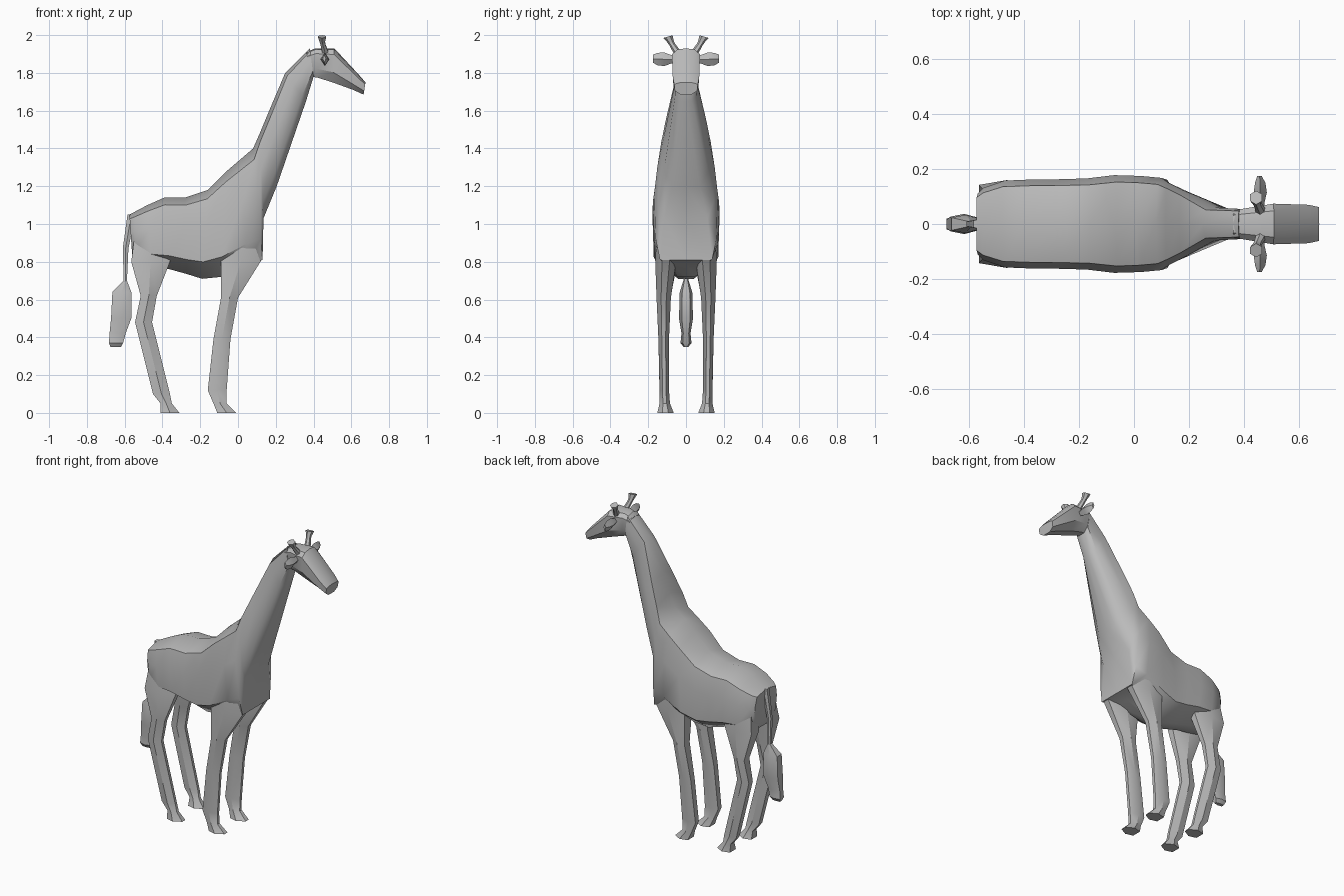
import bpy
import bmesh
import math
from mathutils import Vector

cube = bpy.data.objects.get("Cube")
if cube:
    bpy.data.objects.remove(cube, do_unlink=True)

# One plain grey for the whole animal
grey = bpy.data.materials.new("plain_grey")
grey.use_nodes = True
colour = (0.5, 0.5, 0.5, 1)
grey.diffuse_color = colour
grey.node_tree.nodes["Principled BSDF"].inputs["Base Color"].default_value = colour


def loft(name, rings, mirrored=False, angle=30):
    """Skin a list of equal closed rings and cap both ends."""
    bm = bmesh.new()
    loops = [[bm.verts.new(p) for p in ring] for ring in rings]
    count = len(rings[0])
    for a, b in zip(loops, loops[1:]):
        for i in range(count):
            j = (i + 1) % count
            bm.faces.new((a[i], a[j], b[j], b[i]))
    bm.faces.new(loops[0])
    bm.faces.new(loops[-1])
    bmesh.ops.recalc_face_normals(bm, faces=bm.faces)
    mesh = bpy.data.meshes.new(name)
    bm.to_mesh(mesh)
    bm.free()
    mesh.materials.append(grey)
    obj = bpy.data.objects.new(name, mesh)
    bpy.context.collection.objects.link(obj)
    if mirrored:
        mod = obj.modifiers.new("other_side", "MIRROR")
        mod.use_axis = (False, True, False)
    bpy.ops.object.select_all(action="DESELECT")
    obj.select_set(True)
    bpy.context.view_layer.objects.active = obj
    bpy.ops.object.shade_smooth_by_angle(angle=math.radians(angle))


def slice_ring(top, bottom, half_width, profile):
    """Symmetric ring between a top and a bottom point; profile is (drop, width)."""
    half = []
    for drop, width in profile:
        x = top[0] + (bottom[0] - top[0]) * drop
        z = top[1] + (bottom[1] - top[1]) * drop
        half.append(Vector((x, half_width * width, z)))
    other = [Vector((p.x, -p.y, p.z)) for p in reversed(half) if p.y > 0]
    return half + other


# Body and neck: top (x, z), bottom (x, z), half width, underside flatness
body_slices = [
    ((-.575, 1.05), (-.56, .83), .112, .5),
    ((-.55, 1.063), (-.545, .80), .132, .4),
    ((-.48, 1.10), (-.46, .78), .158, .3),
    ((-.39, 1.14), (-.36, .76), .162, .25),
    ((-.28, 1.14), (-.27, .735), .163, .25),
    ((-.16, 1.18), (-.19, .71), .166, .25),
    ((-.06, 1.28), (-.09, .72), .178, .25),
    ((.01, 1.34), (.05, .79), .175, .5),
    ((.08, 1.40), (.13, .81), .168, .82),
    ((.115, 1.48), (.135, 1.03), .152, .75),
    ((.165, 1.60), (.205, 1.20), .122, .6),
    ((.25, 1.80), (.36, 1.65), .06, .5),
    ((.38, 1.93), (.40, 1.78), .055, .5),
]
loft("body_and_neck", [
    slice_ring(top, low, w, [(0, 0), (.1, .86), (.4, 1), (.81, .96), (1, flat), (1, 0)])
    for top, low, w, flat in body_slices], angle=40)

# Head tapering to the muzzle
head_slices = [
    ((.36, 1.91), (.39, 1.78), .05),
    ((.41, 1.93), (.42, 1.775), .058),
    ((.51, 1.93), (.50, 1.75), .074),
    ((.64, 1.79), (.61, 1.71), .07),
    ((.675, 1.75), (.665, 1.685), .062),
]
loft("head", [
    slice_ring(top, low, w, [(0, 0), (.04, .65), (.18, 1), (.7, .95), (1, .45)])
    for top, low, w in head_slices])

# Legs: height, back x, front x, inner y, outer y
LEG_SHAPE = [(0, .15), (0, .85), (.5, 1), (1, .68), (1, .32), (.5, 0)]


def leg(name, levels):
    loft(name, [[(back + (front - back) * u, inner + (outer - inner) * v, z)
                 for u, v in LEG_SHAPE]
                for z, back, front, inner, outer in levels], mirrored=True)


leg("front_legs", [
    (1, -.07, .09, .06, .15),
    (.81, -.09, .125, .05, .163),
    (.61, -.09, 0, .08, .156),
    (.39, -.13, -.04, .09, .146),
    (.12, -.16, -.06, .09, .14),
    (.05, -.13, -.06, .085, .14),
    (0, -.11, -.01, .065, .152),
])
leg("hind_legs", [
    (1, -.54, -.38, .05, .125),
    (.80, -.565, -.36, .045, .16),
    (.62, -.515, -.43, .08, .156),
    (.48, -.545, -.455, .09, .148),
    (.10, -.45, -.36, .09, .14),
    (.05, -.41, -.35, .085, .14),
    (0, -.41, -.31, .065, .152),
])


# Tail with its tuft: height, back x, front x, half thickness
tail_levels = [
    (1.05, -.585, -.545, .018), (.87, -.61, -.58, .012), (.70, -.605, -.588, .014),
    (.64, -.665, -.565, .033), (.5, -.672, -.565, .037), (.42, -.68, -.595, .024),
    (.37, -.683, -.608, .029), (.348, -.675, -.62, .012),
]
loft("tail", [[(back, -t * .7, z), (back, t * .7, z), ((back + front) / 2, t, z),
               (front, t * .6, z), (front, -t * .6, z), ((back + front) / 2, -t, z)]
              for z, back, front, t in tail_levels])


# Ears: distance out, centre x, centre z, half depth, half height
ear_levels = [
    (.05, .463, 1.872, .012, .018), (.08, .46, 1.872, .016, .023),
    (.115, .46, 1.872, .024, .036), (.15, .46, 1.873, .019, .033),
    (.175, .457, 1.875, .008, .021),
]
loft("ears", [[(x - d, y, z), (x, y, z + h), (x + d, y, z), (x, y, z - h)]
              for y, x, z, d, h in ear_levels], mirrored=True)

# Horns flaring at the tip: centre x, y, z and radius
horn_levels = [
    (.465, .04, 1.90, .02), (.45, .073, 1.95, .015),
    (.446, .083, 1.968, .017), (.445, .096, 1.992, .025),
]
steps = [math.tau * (i + .5) / 6 for i in range(6)]
loft("horns", [[(x + r * math.cos(a), y + r * math.sin(a), z - r * math.sin(a) * .3)
                for a in steps] for x, y, z, r in horn_levels], mirrored=True)
